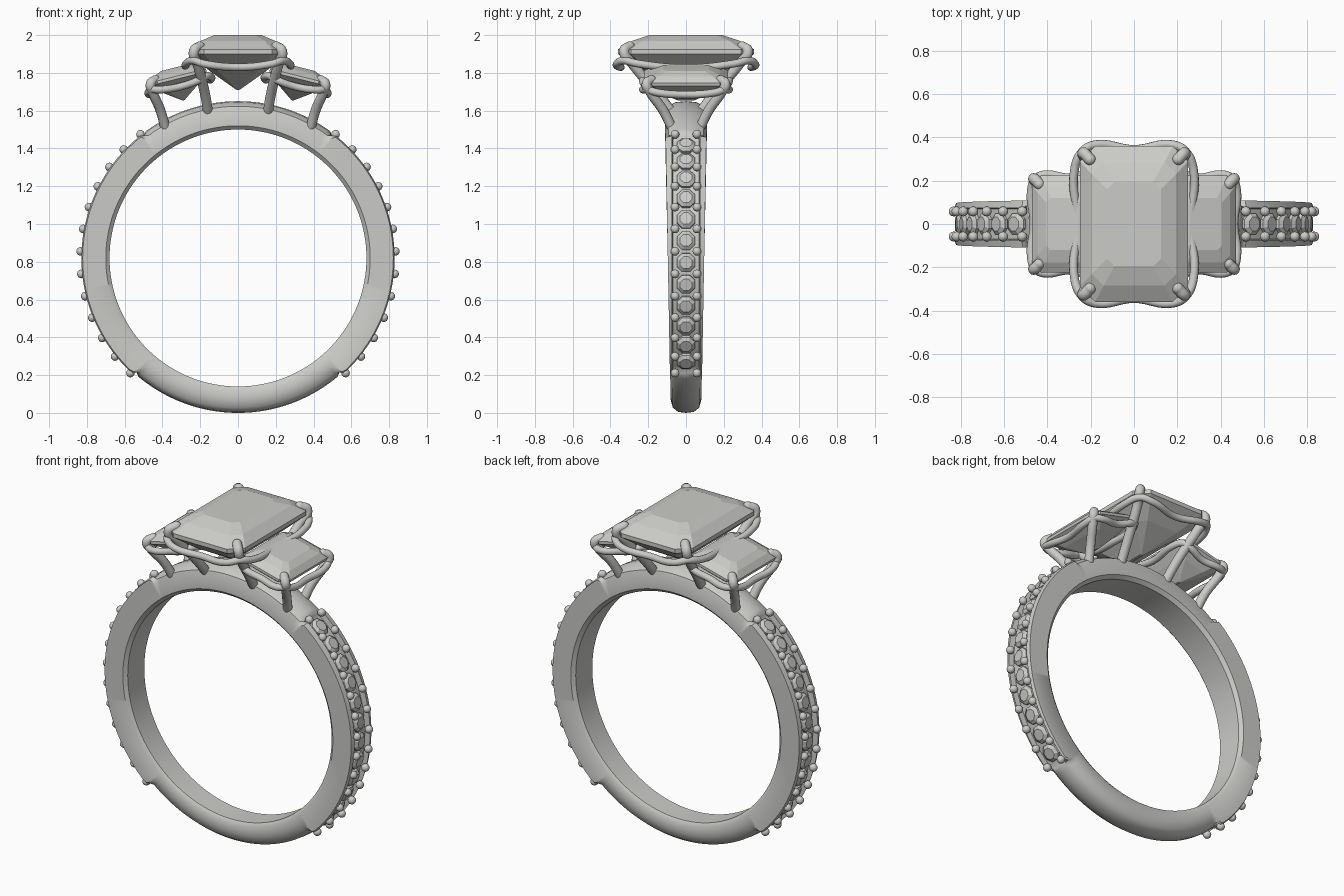
import bpy, bmesh, math
from mathutils import Matrix, Vector

cube = bpy.data.objects.get("Cube")
if cube:
    bpy.data.objects.remove(cube, do_unlink=True)

CZ = 0.82  # height of the band centre


def material(name, rgb):
    m = bpy.data.materials.new(name)
    m.use_nodes = True
    m.diffuse_color = (*rgb, 1)
    m.node_tree.nodes["Principled BSDF"].inputs["Base Color"].default_value = (*rgb, 1)
    return m


SILVER = material("silver_grey", (0.6, 0.6, 0.58))


def finish(name, bm, smooth=None):
    bmesh.ops.recalc_face_normals(bm, faces=bm.faces)
    me = bpy.data.meshes.new(name)
    bm.to_mesh(me)
    bm.free()
    ob = bpy.data.objects.new(name, me)
    bpy.context.collection.objects.link(ob)
    me.materials.append(SILVER)
    if smooth:
        select(ob)
        bpy.ops.object.shade_smooth_by_angle(angle=math.radians(smooth))
    return ob


def select(ob):
    bpy.ops.object.select_all(action='DESELECT')
    ob.select_set(True)
    bpy.context.view_layer.objects.active = ob


def loft(bm, rings, closed):
    """Skin a list of point loops; either close the path or cap both ends."""
    loops = [[bm.verts.new(p) for p in ring] for ring in rings]
    n = len(loops[0])
    pairs = list(zip(loops, loops[1:]))
    if closed:
        pairs.append((loops[-1], loops[0]))
    else:
        bm.faces.new(loops[0])
        bm.faces.new(loops[-1])
    for a, b in pairs:
        for i in range(n):
            j = (i + 1) % n
            bm.faces.new((a[i], a[j], b[j], b[i]))


def ramp(x, lo, hi):
    t = min(max((x - lo) / (hi - lo), 0), 1)
    return t * t * (3 - 2 * t)


def on_band(deg, r, y=0):
    a = math.radians(deg)
    return Vector((r * math.cos(a), y, CZ + r * math.sin(a)))


# Band: plain rounded section at top and bottom, channelled section on the sides
def band_section(deg):
    fold = math.degrees(math.asin(math.sin(math.radians(deg))))
    pave = ramp(fold, -50, -47) * ramp(-fold, -54, -51)
    outer = 0.82 + 0.01 * ramp(fold, -60, 60)
    w = 0.08 + 0.02 * on_band(deg, 0.76).z
    base = [(0, 0.68), (0.82 * w, 0.68), (w, 0.70)]
    plain = [(w, 0.75), (0.86 * w, outer - 0.027), (0.5 * w, outer - 0.005), (0, outer)]
    channel = [(w, 0.822), (0.074, 0.829), (0.070, 0.797), (0, 0.797)]
    half = base + [Vector(p).lerp(Vector(c), pave) for p, c in zip(plain, channel)]
    full = half + [(-y, r) for y, r in half[-2:0:-1]]
    return [on_band(deg, r, y) for y, r in full]


bm = bmesh.new()
STEPS = 288
loft(bm, [band_section(360 * i / STEPS) for i in range(STEPS)], True)
finish("band", bm, 40)

# Small stones and holding beads along both channels
STONES, FIRST, PITCH = 12, -42.8, 8.22
stones, beads = bmesh.new(), bmesh.new()
for side in (0, 1):
    for i in range(STONES + 1):
        deg = FIRST + i * PITCH
        if i < STONES:
            a = 180 - deg if side else deg
            turn = Matrix.Rotation(math.radians(90 - a), 4, 'Y')
            spin = Matrix.Rotation(math.radians(22.5), 4, 'Z')
            for r, low, high, depth in ((0.804, 0.053, 0.053, 0.016), (0.819, 0.053, 0.034, 0.014)):
                bmesh.ops.create_cone(stones, cap_ends=True, segments=8, radius1=low, radius2=high,
                                      depth=depth, matrix=Matrix.Translation(on_band(a, r)) @ turn @ spin)
        deg -= PITCH / 2
        a = 180 - deg if side else deg
        for y in (-0.058, 0.058):
            bmesh.ops.create_uvsphere(beads, u_segments=14, v_segments=8, radius=0.023,
                                      matrix=Matrix.Translation(on_band(a, 0.834, y)))
finish("channel_stones", stones)
finish("channel_beads", beads, 60)


# Step-cut gem: stacked rectangles with clipped corners
def gem(name, place):
    def outline(hx, hy, cut, z):
        quarter = [(hx, hy - cut), (hx - cut, hy)]
        pts = quarter + [(-x, y) for x, y in quarter[::-1]]
        pts += [(-x, -y) for x, y in pts]
        return [place @ Vector((x, y, z)) for x, y in pts]
    levels = [(0.125, 0.195, 0.035, 0.09), (0.195, 0.285, 0.055, 0.06), (0.25, 0.36, 0.07, 0.015),
              (0.25, 0.36, 0.07, -0.01), (0.15, 0.24, 0.045, -0.1), (0.008, 0.07, 0.004, -0.2)]
    bm = bmesh.new()
    loft(bm, [outline(*level) for level in levels], False)
    finish(name, bm)


# Round wire along a smooth path
def wire(name, points, radius, cyclic=False):
    cu = bpy.data.curves.new(name, 'CURVE')
    cu.dimensions = '3D'
    cu.bevel_depth = radius
    cu.bevel_resolution = 4
    cu.resolution_u = 8
    cu.use_fill_caps = True
    sp = cu.splines.new('BEZIER')
    sp.bezier_points.add(len(points) - 1)
    sp.use_cyclic_u = cyclic
    for bp, p in zip(sp.bezier_points, points):
        bp.co = p
        bp.handle_left_type = bp.handle_right_type = 'AUTO'
    ob = bpy.data.objects.new(name, cu)
    bpy.context.collection.objects.link(ob)
    cu.materials.append(SILVER)
    select(ob)
    bpy.ops.object.convert(target='MESH')
    bpy.ops.object.shade_smooth_by_angle(angle=math.radians(50))


# Wavy gallery wire below the girdle
def gallery(name, place, radius):
    q = [(0.26, 0, -0.085), (0.275, 0.25, -0.062), (0.238, 0.335, -0.045),
         (0.18, 0.366, -0.062), (0, 0.345, -0.08)]
    pts = q + [(-x, y, z) for x, y, z in q[-2::-1]]
    pts += [(x, -y, z) for x, y, z in pts[-2:0:-1]]
    wire(name, [place @ Vector(p) for p in pts], radius, True)


# Claw from the band up and over a gem corner, with a rounded tip
def claw(name, points, radius):
    wire(name, points, radius)
    bm = bmesh.new()
    bmesh.ops.create_uvsphere(bm, u_segments=16, v_segments=10, radius=radius,
                              matrix=Matrix.Translation(points[-1]))
    finish(name + "_tip", bm, 60)


centre = Matrix.Translation((0, 0, 1.91))
gem("centre_gem", centre)
gallery("centre_gallery", centre, 0.02)
for s, side in ((1, "left"), (-1, "right")):
    place = (Matrix.Translation((s * 0.318, 0, 1.775)) @ Matrix.Rotation(s * math.radians(14), 4, 'Y')
             @ Matrix.Scale(0.62, 4))
    gem(side + "_gem", place)
    gallery(side + "_gallery", place, 0.02)
    for f, end in ((-1, "front"), (1, "back")):
        main = [(0.155, 0.06, 1.57), (0.175, 0.15, 1.69), (0.215, 0.285, 1.85),
                (0.233, 0.328, 1.915), (0.203, 0.298, 1.94)]
        claw(f"centre_claw_{end}_{side}", [Vector((s * x, f * y, z)) for x, y, z in main], 0.027)
        outer = [(0.385, 0.075, 1.51), (0.41, 0.12, 1.60), (0.452, 0.19, 1.70),
                 (0.462, 0.209, 1.742), (0.437, 0.184, 1.762)]
        claw(f"{side}_claw_{end}", [Vector((s * x, f * y, z)) for x, y, z in outer], 0.026)
